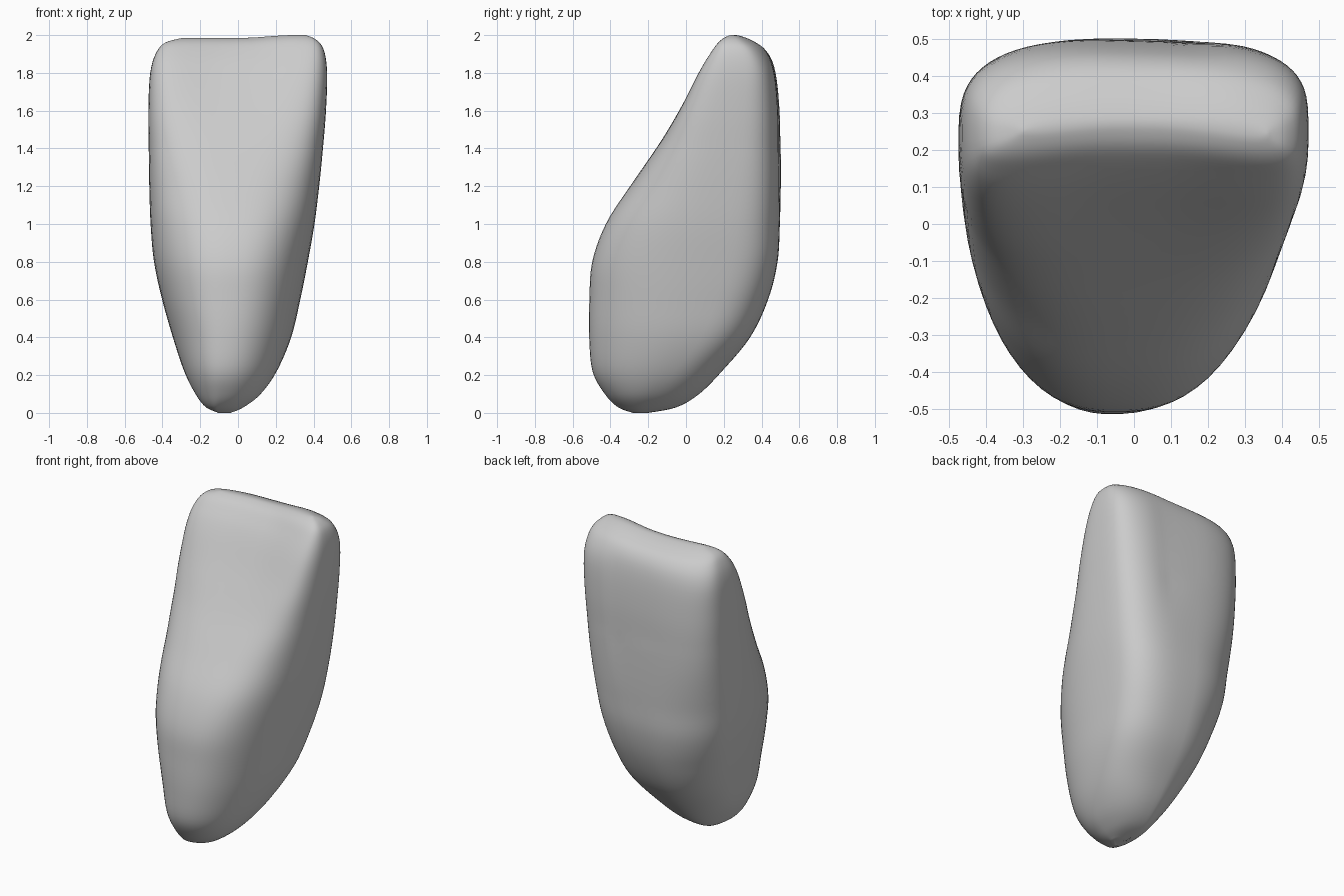
import bpy, bmesh, math

if "Cube" in bpy.data.objects:
    bpy.data.objects.remove(bpy.data.objects["Cube"])

# Horizontal sections: z, x left, x right, y front, y back, y of widest point,
# front squareness, back squareness
SECTIONS = [
    (0.00, -0.10, -0.04, -0.28, -0.20, -0.24, 2.0, 2.0),
    (0.03, -0.17, 0.03, -0.36, -0.05, -0.22, 2.0, 2.0),
    (0.10, -0.225, 0.12, -0.43, 0.07, -0.18, 2.1, 2.1),
    (0.22, -0.285, 0.205, -0.495, 0.19, -0.08, 2.2, 2.2),
    (0.40, -0.345, 0.282, -0.513, 0.34, 0.05, 2.3, 2.4),
    (0.60, -0.402, 0.33, -0.512, 0.435, 0.12, 2.4, 2.6),
    (0.80, -0.445, 0.37, -0.497, 0.485, 0.16, 2.45, 2.8),
    (1.00, -0.463, 0.405, -0.425, 0.497, 0.18, 2.55, 2.9),
    (1.20, -0.47, 0.43, -0.30, 0.502, 0.20, 2.75, 3.0),
    (1.40, -0.473, 0.45, -0.185, 0.502, 0.22, 3.0, 3.0),
    (1.60, -0.475, 0.466, -0.085, 0.498, 0.23, 3.2, 3.1),
    (1.80, -0.465, 0.472, 0.02, 0.475, 0.25, 3.4, 3.2),
    (1.92, -0.43, 0.455, 0.10, 0.412, 0.245, 3.4, 3.2),
    (1.975, -0.385, 0.415, 0.145, 0.335, 0.235, 3.2, 3.0),
    (2.00, -0.30, 0.36, 0.195, 0.265, 0.23, 3.0, 3.0),
]
STEPS, SIDES = 5, 72


def catmull(a, b, c, d, t):
    return 0.5 * (2 * b + (c - a) * t + (2 * a - 5 * b + 4 * c - d) * t * t
                  + (3 * b - a - 3 * c + d) * t ** 3)


def smooth(lo, hi, v):
    t = max(0.0, min(1.0, (v - lo) / (hi - lo)))
    return t * t * (3 - 2 * t)


def power(v, n):
    return math.copysign(abs(v) ** (2 / n), v)


def section_point(row, angle):
    z, xl, xr, yf, yb, ym, nf, nb = row
    c, s = math.cos(angle), math.sin(angle)
    n = nf if s < 0 else nb
    if s > 0:
        # the lower back left corner is rounder, the back right one squarer
        n = n * 1.14 if c > 0 else max(2.0, n * (0.77 + 0.23 * smooth(0.9, 1.5, z)))
    mid = (xl + xr) / 2 - 0.04 * (1 - smooth(0.2, 1.0, z))
    u, v = power(c, n), power(s, n)
    x = mid + u * ((xr - mid) if c > 0 else (mid - xl))
    y = ym + v * ((yb - ym) if s > 0 else (ym - yf))
    # shallow hollow down the upper front, bowing the whole top ridge
    hollow = 0.07 * smooth(1.1, 1.8, z) * max(0, 1 - (x / 0.42) ** 2)
    crest = 0.65 * smooth(1.75, 2.0, z)
    if s < 0:
        y += hollow * (-v * (1 - crest) + crest)
    else:
        y += hollow * crest * (1 - 0.5 * v)
        # faint vertical groove on the upper back
        y -= 0.012 * smooth(1.0, 1.5, z) * (1 - smooth(1.8, 1.95, z)) * v * math.exp(
            -((x - 0.14) / 0.08) ** 2)
    # the top dips slightly left of the right corner
    z -= 0.016 * smooth(1.85, 2.0, z) * (1 - smooth(0.0, 0.3, x))
    return x, y, z


# Interpolate the sections into closely spaced rows
rows = []
last = len(SECTIONS) - 1
for i in range(last):
    quad = [SECTIONS[max(0, min(last, i + k))] for k in (-1, 0, 1, 2)]
    for j in range(STEPS):
        rows.append([catmull(*vals, j / STEPS) for vals in zip(*quad)])
rows.append(list(SECTIONS[-1]))

# Stone body: loft of the rows, closed at both ends
bm = bmesh.new()
rings = [[bm.verts.new(section_point(r, 2 * math.pi * (k + 0.5) / SIDES))
          for k in range(SIDES)] for r in rows]
for low, high in zip(rings, rings[1:]):
    for k in range(SIDES):
        m = (k + 1) % SIDES
        bm.faces.new((low[k], low[m], high[m], high[k]))
bm.faces.new(rings[0][::-1])
# top cap: strips joining front and back of the last ring
top = rings[-1]
half = SIDES // 2
for k in range(half - 1):
    bm.faces.new((top[k], top[k + 1], top[SIDES - 2 - k], top[SIDES - 1 - k]))
# relax the surface so the worn edges blend softly
for _ in range(4):
    bmesh.ops.smooth_vert(bm, verts=[v for r in rings[45:] for v in r], factor=0.5,
                          use_axis_x=False, use_axis_y=True, use_axis_z=False)
for f in bm.faces:
    f.smooth = True
bmesh.ops.recalc_face_normals(bm, faces=bm.faces[:])
mesh = bpy.data.meshes.new("stone_body")
bm.to_mesh(mesh)
bm.free()
stone = bpy.data.objects.new("stone_body", mesh)
bpy.context.collection.objects.link(stone)

# Plain grey surface
grey = bpy.data.materials.new("stone_grey")
grey.diffuse_color = (0.6, 0.6, 0.6, 1)
grey.use_nodes = True
grey.node_tree.nodes["Principled BSDF"].inputs["Base Color"].default_value = grey.diffuse_color
mesh.materials.append(grey)
